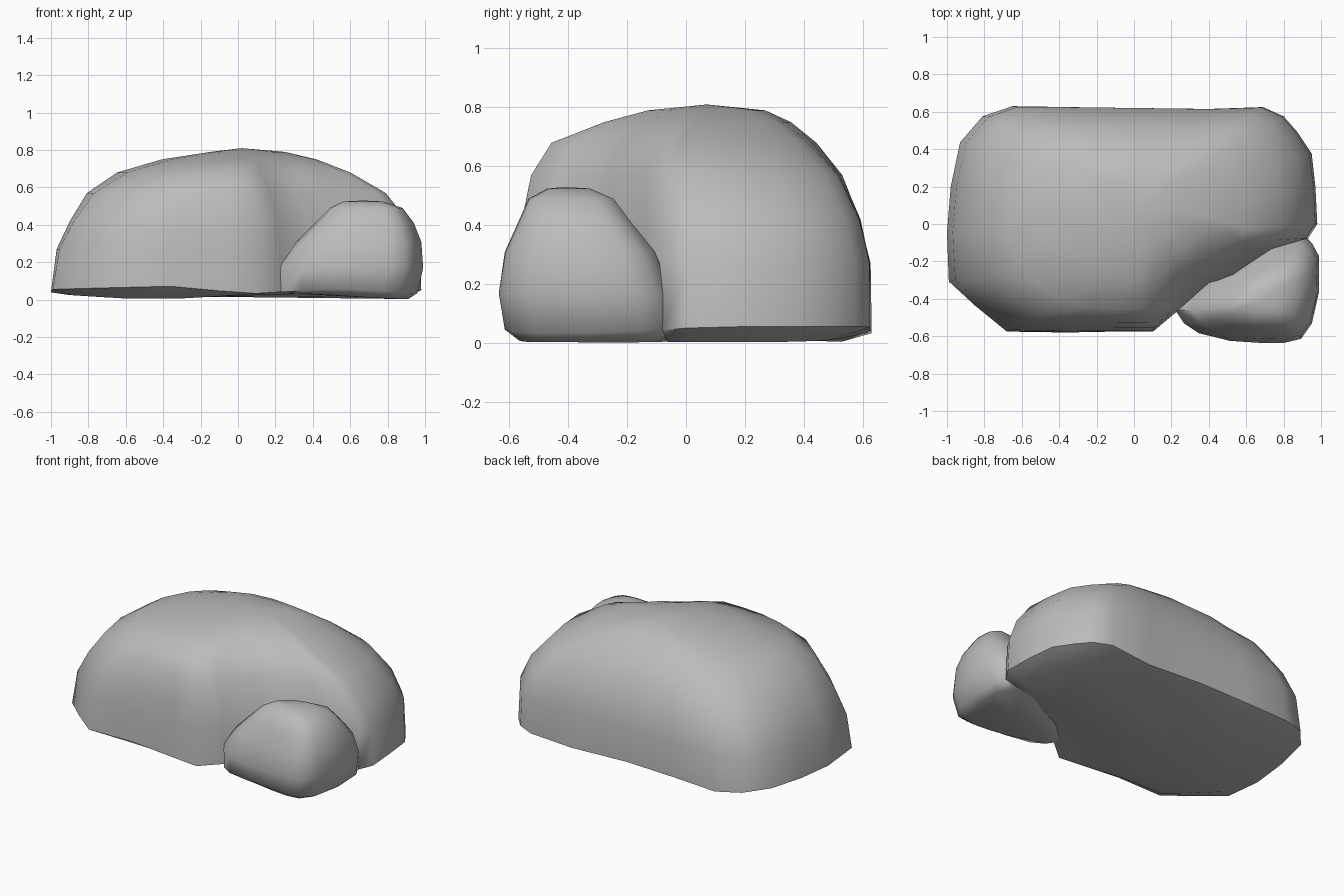
import bpy
import bmesh
import math

cube = bpy.data.objects.get("Cube")
if cube:
    bpy.data.objects.remove(cube, do_unlink=True)

stone = bpy.data.materials.new("stone grey")
stone.use_nodes = True
stone.diffuse_color = (0.5, 0.5, 0.5, 1)
stone.node_tree.nodes["Principled BSDF"].inputs["Base Color"].default_value = (0.5, 0.5, 0.5, 1)


def belly_height(x):
    """Slightly arched underside shared by both rocks."""
    return 0.018 + 0.015 * math.cos(4.5 * (x - 0.25))


def build_rock(name, outline, levels, peak, tuck, lean):
    """Loft an outline upward; levels are (z, left, right, front, back, roundness, hollow)."""
    xs, ys = [p[0] for p in outline], [p[1] for p in outline]
    cx, cy = (min(xs) + max(xs)) / 2, (min(ys) + max(ys)) / 2
    hx, hy = (max(xs) - min(xs)) / 2, (max(ys) - min(ys)) / 2
    unit = [((x - cx) / hx, (y - cy) / hy) for x, y in outline]
    bm = bmesh.new()

    def ring(z, x0, x1, y0, y1, roundness, hollow):
        verts = []
        for u, v in unit:
            # Corners are drawn in, more on the leaning side; hollows deepen or fill
            r = math.hypot(u, v)
            k = 1 + (1 / r - 1) * (roundness * (1 - lean * u) if r > 1 else -hollow)
            x = (x0 + x1) / 2 + u * k * (x1 - x0) / 2
            y = (y0 + y1) / 2 + v * k * (y1 - y0) / 2
            verts.append(bm.verts.new((x, y, z)))
        return verts

    # Shallow belly under an uneven lower edge, lifted at the front right
    _, x0, x1, y0, y1, _, _ = levels[0]
    belly = ring(0, x0 + tuck, x1 - tuck, y0 + tuck, y1 - tuck, 0, 0)
    for v in belly:
        v.co.z = belly_height(v.co.x)
    rings = [belly] + [ring(*lv) for lv in levels]
    for v in rings[1]:
        v.co.z += 0.012 * math.sin(7 * v.co.x + 4 * v.co.y)
        v.co.z += 0.07 * max(0, -v.co.x) * max(0, -v.co.y)
    bm.faces.new(list(reversed(belly)))
    n = len(outline)
    for low, high in zip(rings, rings[1:]):
        for i in range(n):
            j = (i + 1) % n
            bm.faces.new((low[i], low[j], high[j], high[i]))
    # Gently domed crown
    top = bm.verts.new(peak)
    for i in range(n):
        bm.faces.new((rings[-1][i], rings[-1][(i + 1) % n], top))
    bmesh.ops.recalc_face_normals(bm, faces=bm.faces)

    mesh = bpy.data.meshes.new(name)
    bm.to_mesh(mesh)
    bm.free()
    mesh.materials.append(stone)
    obj = bpy.data.objects.new(name, mesh)
    bpy.context.collection.objects.link(obj)
    bpy.ops.object.select_all(action='DESELECT')
    obj.select_set(True)
    bpy.context.view_layer.objects.active = obj
    bpy.ops.object.shade_smooth_by_angle(angle=math.radians(60))


# Large boulder, hollowed at its front left corner
build_rock(
    "main_rock",
    [(-1, -.05), (-.99, -.31), (-.85, -.44), (-.68, -.58), (-.36, -.585), (-.1, -.58),
     (.1, -.58), (.22, -.48), (.4, -.32), (.55, -.28), (.75, -.14), (.93, -.08),
     (.98, 0), (.97, .2), (.95, .38), (.87, .5), (.8, .58), (.69, .63), (.4, .62),
     (0, .625), (-.35, .63), (-.65, .635), (-.81, .58), (-.93, .44), (-.98, .2)],
    [(.045, -1, .98, -.58, .63, 0, 0),
     (.27, -.97, .97, -.575, .63, .03, 0),
     (.42, -.9, .91, -.56, .6, .1, .06),
     (.57, -.81, .79, -.53, .54, .27, .1),
     (.68, -.65, .6, -.46, .45, .55, 0),
     (.75, -.41, .42, -.28, .36, .8, -.3),
     (.79, -.15, .25, -.13, .27, .9, -.7)],
    (.02, .07, .81), .1, .35)

# Small boulder nestled in the hollow, its base reaching under the large one
build_rock(
    "small_rock",
    [(.2, -.46), (.25, -.53), (.33, -.58), (.5, -.62), (.66, -.63), (.8, -.63),
     (.89, -.61), (.95, -.53), (.99, -.36), (.99, -.18), (.95, -.11), (.88, -.06),
     (.72, -.09), (.5, -.22), (.3, -.36)],
    [(.045, .21, .96, -.615, -.02, 0, 0),
     (.17, .22, .99, -.635, -.05, 0, 0),
     (.31, .31, .98, -.615, -.1, .1, -.1),
     (.41, .41, .94, -.57, -.18, .15, -.2),
     (.49, .49, .88, -.535, -.24, .2, -.3),
     (.525, .56, .78, -.47, -.32, .4, -.4)],
    (.67, -.41, .53), .05, 0)
